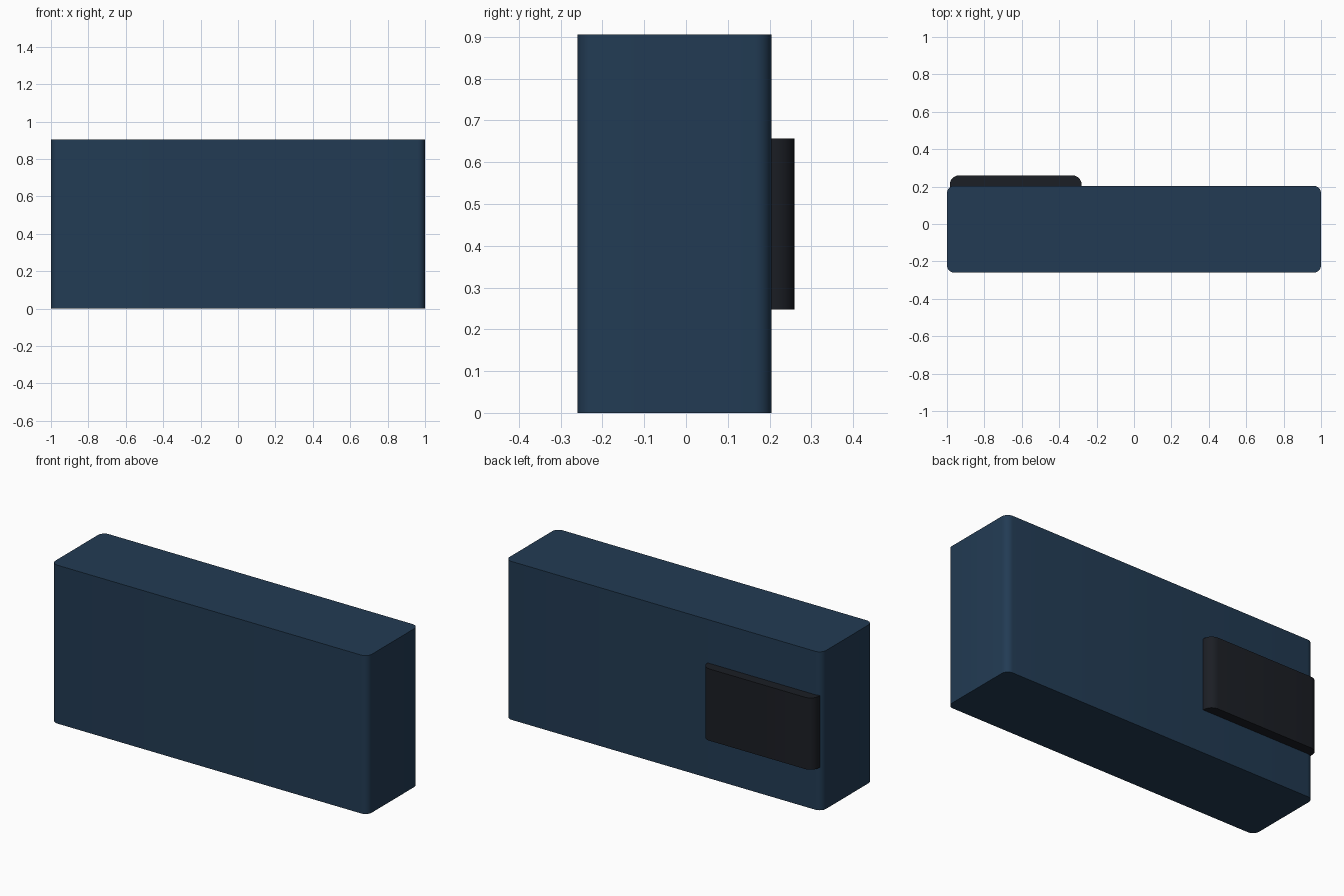
import bpy, bmesh, math

if "Cube" in bpy.data.objects:
    bpy.data.objects.remove(bpy.data.objects["Cube"])


def material(name, rgb):
    m = bpy.data.materials.new(name)
    m.diffuse_color = (*rgb, 1)
    m.use_nodes = True
    m.node_tree.nodes["Principled BSDF"].inputs["Base Color"].default_value = m.diffuse_color
    return m


def rounded_block(name, lo, hi, radius, mat, steps=6):
    """Upright block whose four vertical edges are rounded."""
    centres = [(hi[0] - radius, hi[1] - radius), (lo[0] + radius, hi[1] - radius),
               (lo[0] + radius, lo[1] + radius), (hi[0] - radius, lo[1] + radius)]
    bm = bmesh.new()
    verts = []
    for q, (cx, cy) in enumerate(centres):
        for i in range(steps + 1):
            a = math.radians(90) * (q + i / steps)
            verts.append(bm.verts.new((cx + radius * math.cos(a),
                                       cy + radius * math.sin(a), lo[2])))
    base = bm.faces.new(verts)
    top = bmesh.ops.extrude_face_region(bm, geom=[base], use_keep_orig=True)["geom"]
    bmesh.ops.translate(bm, vec=(0, 0, hi[2] - lo[2]),
                        verts=[g for g in top if isinstance(g, bmesh.types.BMVert)])
    bmesh.ops.recalc_face_normals(bm, faces=bm.faces)
    mesh = bpy.data.meshes.new(name)
    bm.to_mesh(mesh)
    bm.free()
    mesh.materials.append(mat)
    ob = bpy.data.objects.new(name, mesh)
    bpy.context.collection.objects.link(ob)
    bpy.ops.object.select_all(action='DESELECT')
    ob.select_set(True)
    bpy.context.view_layer.objects.active = ob
    bpy.ops.object.shade_smooth_by_angle(angle=math.radians(35))
    return ob


blue = material("navy", (0.016, 0.044, 0.088))
black = material("near_black", (0.011, 0.013, 0.018))

# Main case
rounded_block("case_body", (-1, -0.26, 0), (1, 0.204, 0.905), 0.04, blue)

# Dark block running through the case and standing proud of the back
rounded_block("back_block", (-0.985, -0.2595, 0.247), (-0.28, 0.26, 0.657), 0.05, black)
